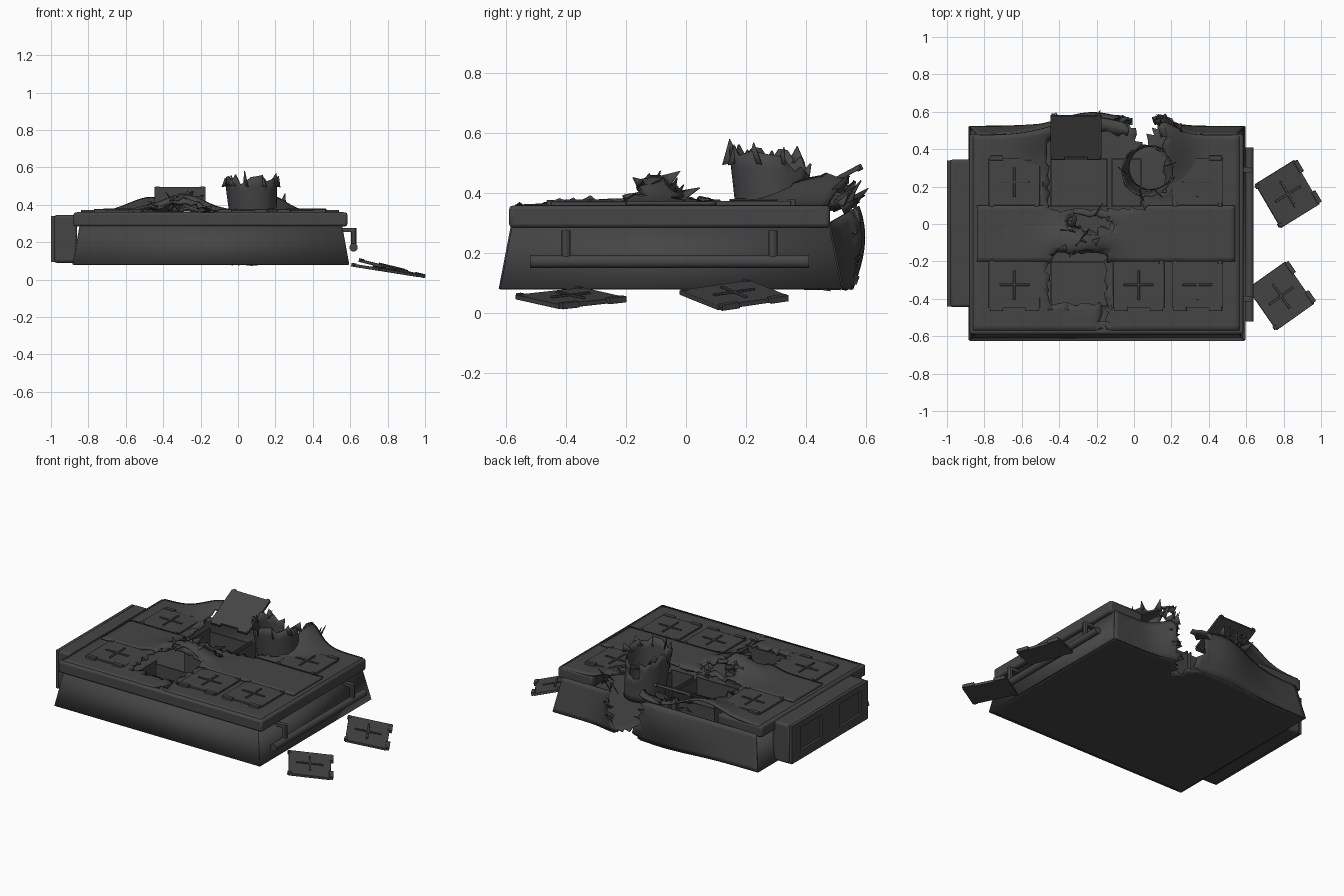
import bpy, bmesh, math, random
from mathutils import Matrix, Vector

if "Cube" in bpy.data.objects:
    bpy.data.objects.remove(bpy.data.objects["Cube"])
random.seed(4)

mat = bpy.data.materials.new("charred steel")
mat.diffuse_color = (0.06, 0.06, 0.06, 1)
mat.use_nodes = True
mat.node_tree.nodes["Principled BSDF"].inputs["Base Color"].default_value = mat.diffuse_color


def finish(name, bm, bevel=0, thick=0):
    bmesh.ops.recalc_face_normals(bm, faces=bm.faces)
    me = bpy.data.meshes.new(name)
    bm.to_mesh(me)
    bm.free()
    me.materials.append(mat)
    ob = bpy.data.objects.new(name, me)
    bpy.context.collection.objects.link(ob)
    if thick:
        m = ob.modifiers.new("thickness", 'SOLIDIFY')
        m.thickness, m.offset = thick, 0
    if bevel:
        m = ob.modifiers.new("bevel", 'BEVEL')
        m.width, m.segments = bevel, 2
    bpy.context.view_layer.objects.active = ob
    ob.select_set(True)
    bpy.ops.object.shade_smooth_by_angle(angle=math.radians(30))
    ob.select_set(False)
    return ob


def boxes(name, parts, matrix=Matrix(), bevel=0):
    # parts: (x0, x1, y0, y1, z0, z1)
    bm = bmesh.new()
    for a, b, c, d, e, f in parts:
        m = Matrix.Translation(((a + b) / 2, (c + d) / 2, (e + f) / 2)) @ Matrix.Diagonal((b - a, d - c, f - e, 1))
        bmesh.ops.create_cube(bm, size=1, matrix=matrix @ m)
    return finish(name, bm, bevel)


def sheet(name, nu, nv, pos, hole=lambda u, v: False, thick=0.01, ragged=0.0, closed=False):
    # grid surface with holes whose torn borders are jittered
    bm = bmesh.new()
    nu_pts = nu if closed else nu + 1
    vs = [[bm.verts.new(pos(i / nu, j / nv)) for j in range(nv + 1)] for i in range(nu_pts)]
    torn = set()
    for i in range(nu):
        for j in range(nv):
            q = [vs[i][j], vs[(i + 1) % nu_pts][j], vs[(i + 1) % nu_pts][j + 1], vs[i][j + 1]]
            if hole((i + .5) / nu, (j + .5) / nv):
                torn.update(q)
            else:
                bm.faces.new(q)
    for v in torn:
        v.co += Vector([random.uniform(-1, 1) * ragged for _ in range(3)])
    bmesh.ops.delete(bm, geom=[v for v in bm.verts if not v.link_faces], context='VERTS')
    return finish(name, bm, 0, thick)


def quad(name, a, b, c, d):
    a, b, c, d = map(Vector, (a, b, c, d))
    return sheet(name, 1, 1, lambda u, v: a.lerp(b, u).lerp(d.lerp(c, u), v))


def g(t, c, w):
    return math.exp(-((t - c) / w) ** 2)


def bulge(x):
    return 0.095 * g(x, -0.22, 0.27) + 0.06 * g(x, 0.14, 0.11)


def height(x, y):
    return (0.355 + 0.085 * g(x, -0.29, 0.15) * g(y, -0.10, 0.09)
            + 0.085 * g(x, -0.46, 0.17) * g(y, 0.50, 0.14)
            + 0.095 * g(x, 0.16, 0.13) * g(y, 0.42, 0.15)
            + 0.02 * g(x, -0.48, 0.08) * g(y, -0.25, 0.2))


def deck_hole(x, y):
    front = -0.45 < x < -0.14 and -0.44 < y < -0.16
    back = -0.47 < x < (0.06 if y < 0.17 else 0.18) and 0.07 < y < 0.43
    notch = -0.02 < x < 0.13 and y > 0.38
    centre = ((x + 0.24) / 0.12) ** 2 + ((y - 0.01) / 0.05) ** 2 < 1
    crack = abs(x + 0.15) < 0.012 and -0.57 < y < -0.4
    return front or back or notch or centre or crack


def plate(name, x0, x1, y0, y1, lift, nu, nv):
    def pos(u, v):
        x, y = x0 + (x1 - x0) * u, y0 + (y1 - y0) * v
        push = bulge(x) * max(0, min(1, (y - 0.25) / 0.22))
        return (x, y + push, height(x, y) + lift)
    return sheet(name, nu, nv, pos, lambda u, v: deck_hole(x0 + (x1 - x0) * u, y0 + (y1 - y0) * v),
                 0.012, 0.016)


# Tapered hull walls and floor with a blown-out notch at the back
B = [(-0.88, -0.62, 0.08), (0.59, -0.62, 0.08), (0.59, 0.52, 0.08), (-0.88, 0.52, 0.08)]
T = [(-0.84, -0.578, 0.3), (0.55, -0.578, 0.3), (0.55, 0.476, 0.3), (-0.84, 0.476, 0.3)]
quad("front_wall", B[0], B[1], T[1], T[0])
quad("right_wall", B[1], B[2], T[2], T[1])
quad("left_wall", B[3], B[0], T[0], T[3])
sheet("floor", 48, 38,
      lambda u, v: (-0.88 + 1.47 * u, -0.62 + 1.14 * v + 0.35 * bulge(-0.88 + 1.47 * u) * max(0, v - .8) * 5, 0.085),
      lambda u, v: abs(-0.88 + 1.47 * u - 0.05) < 0.08 * (v - 0.9) / 0.1, 0.01, 0.008)


def back_pos(u, v):
    x = (-0.88 + 0.04 * v) + (1.47 - 0.08 * v) * u
    z = 0.08 + v * (0.22 + 0.6 * bulge(x))
    return (x, 0.52 - 0.044 * v + bulge(x) * (0.35 + 0.75 * math.sin(v * 2.0)), z)


sheet("torn_back_wall", 48, 8, back_pos,
      lambda u, v: abs(-0.88 + 1.47 * u - 0.05) < 0.06 + 0.07 * v, 0.01, 0.02)

# Deck slab: edge bars, top skin, raised central band
boxes("deck_edge", [(-0.88, 0.585, -0.59, -0.52, 0.285, 0.359), (-0.88, -0.81, -0.59, 0.48, 0.285, 0.359),
                    (0.515, 0.585, -0.59, 0.48, 0.285, 0.359), (-0.88, -0.56, 0.42, 0.48, 0.285, 0.358),
                    (0.34, 0.585, 0.42, 0.48, 0.285, 0.358)], bevel=0.012)
plate("deck_skin", -0.86, 0.565, -0.57, 0.475, 0, 50, 38)
plate("central_band", -0.84, 0.54, -0.2, 0.1, 0.012, 48, 12)

# Launch cells below the torn openings
for k, (x0, x1, y0, y1) in enumerate([(-0.45, -0.14, -0.44, -0.2), (-0.45, -0.14, 0.09, 0.35), (-0.12, 0.04, 0.09, 0.35)]):
    t = 0.008
    boxes(f"cell_{k}", [(x0, x1, y0, y0 + t, 0.09, 0.34), (x0, x1, y1 - t, y1, 0.09, 0.31),
                        (x0, x0 + t, y0, y1, 0.09, 0.33), (x1 - t, x1, y0, y1, 0.09, 0.33),
                        (x0, x1, y0, y1, 0.2, 0.21)])


# Hatches: plate, cross ribs, hinge tabs
def hatch(name, loc, rot=(0, 0, 0)):
    m = Matrix.Translation(loc)
    for ang, ax in zip(rot, 'XYZ'):
        m = m @ Matrix.Rotation(math.radians(ang), 4, ax)
    parts = [(-0.137, 0.137, -0.125, 0.125, -0.008, 0.008),
             (-0.08, 0.08, -0.006, 0.006, 0.008, 0.015), (-0.006, 0.006, -0.08, 0.08, 0.008, 0.015)]
    for s in (-1, 1):
        parts.append((s * 0.095 - 0.035, s * 0.095 + 0.035, -0.14, -0.115, -0.008, 0.013))
        parts.append((s * 0.12 - 0.01, s * 0.12 + 0.01, 0.11, 0.132, -0.008, 0.012))
    boxes(name, parts, m, 0.002)


for k, (x, y) in enumerate([(-0.64, -0.325), (0.025, -0.325), (0.34, -0.325), (-0.64, 0.225), (0.34, 0.225)]):
    hatch(f"closed_hatch_{k}", (x, y, height(x, y) + 0.009), (0, 0, 180 if y > 0 else 0))
hatch("flipped_hatch", (-0.31, 0.47, 0.43), (28, 180, 0))
hatch("loose_hatch_back", (0.82, 0.16, 0.06), (0, 14, 31 + 90))
hatch("loose_hatch_front", (0.785, -0.385, 0.05), (0, 9, 35 + 90))

# Ruptured launch tube
rim = [random.uniform(-0.035, 0.035) for _ in range(28)]


def tube_pos(u, v):
    a = u * math.tau
    top = 0.515 - 0.02 * math.sin(a) - 0.015 * math.cos(a) + rim[int(round(u * 28)) % 28]
    r = 0.118 + 0.015 * v
    return (0.09 - 0.02 * v + r * math.cos(a), 0.30 - 0.02 * v + r * math.sin(a), 0.24 + v * (top - 0.24))


sheet("burst_tube", 28, 6, tube_pos, lambda u, v: 0.17 < u < 0.27 and v > 0.6, 0.008, 0.01, True)

# Side equipment box with two recessed panels
panels = [(-0.37, -0.15), (0.03, 0.25)]
boxes("side_box", [(-0.985, -0.86, -0.445, 0.345, 0.09, 0.345)], bevel=0.015)
boxes("side_box_frame", [(-1, -0.975, -0.44, 0.34, 0.095, 0.15), (-1, -0.975, -0.44, 0.34, 0.3, 0.34),
                         (-1, -0.975, -0.44, -0.37, 0.15, 0.3), (-1, -0.975, -0.15, 0.03, 0.15, 0.3),
                         (-1, -0.975, 0.25, 0.34, 0.15, 0.3)])

# Side rail with brackets
bm = bmesh.new()
bmesh.ops.create_cone(bm, cap_ends=True, segments=16, radius1=0.022, radius2=0.022, depth=0.93,
                      matrix=Matrix.Translation((0.618, -0.055, 0.172)) @ Matrix.Rotation(math.pi / 2, 4, 'X'))
for y in (-0.4, 0.29):
    bmesh.ops.create_cone(bm, cap_ends=True, segments=12, radius1=0.015, radius2=0.015, depth=0.09,
                          matrix=Matrix.Translation((0.618, y, 0.23)))
finish("side_rail", bm)
boxes("rail_mounts", [(0.54, 0.62, y - 0.014, y + 0.014, 0.255, 0.275) for y in (-0.4, 0.29)])

# Torn metal shards around the openings
bm = bmesh.new()


def shard(p, d, length, width):
    p, d = Vector(p), Vector(d).normalized()
    side = d.orthogonal().normalized()
    side.rotate(Matrix.Rotation(random.uniform(0, math.tau), 3, d))
    tip = p + d * length + side * random.uniform(-0.5, 0.5) * width
    bm.faces.new([bm.verts.new(c) for c in (p - side * width, p + side * width, tip)])


for k in range(14):
    x = random.choice([random.uniform(-0.48, -0.08), random.uniform(0.12, 0.24)])
    shard((x, 0.48 + bulge(x) * 0.7, random.uniform(0.33, 0.41)),
          (random.uniform(-0.3, 0.3), 0.5, random.uniform(0.1, 0.9)), random.uniform(0.05, 0.09), 0.025)
for k in range(16):
    x, y = random.uniform(-0.42, -0.1), random.uniform(-0.18, 0.08)
    shard((x, y, height(x, y)), (random.uniform(-1, 1), random.uniform(-1, 1), 0.4), random.uniform(0.04, 0.08), 0.03)
for k in range(9):
    a = k * math.tau / 9 + 2.4
    if abs(a % math.tau - 1.4) > 0.4:
        shard((0.07 + 0.13 * math.cos(a), 0.28 + 0.13 * math.sin(a), 0.5),
              (0.2 * math.cos(a), 0.2 * math.sin(a), 1), random.uniform(0.04, 0.085), 0.035)
for k in range(8):
    s = random.choice([-1, 1])
    z = random.uniform(0.1, 0.3)
    shard((0.05 + s * (0.1 + 0.2 * (z - 0.08)), 0.55, z), (-s, random.uniform(0, 0.9), 0.2), 0.06, 0.02)
finish("torn_shards", bm, 0, 0.004)
